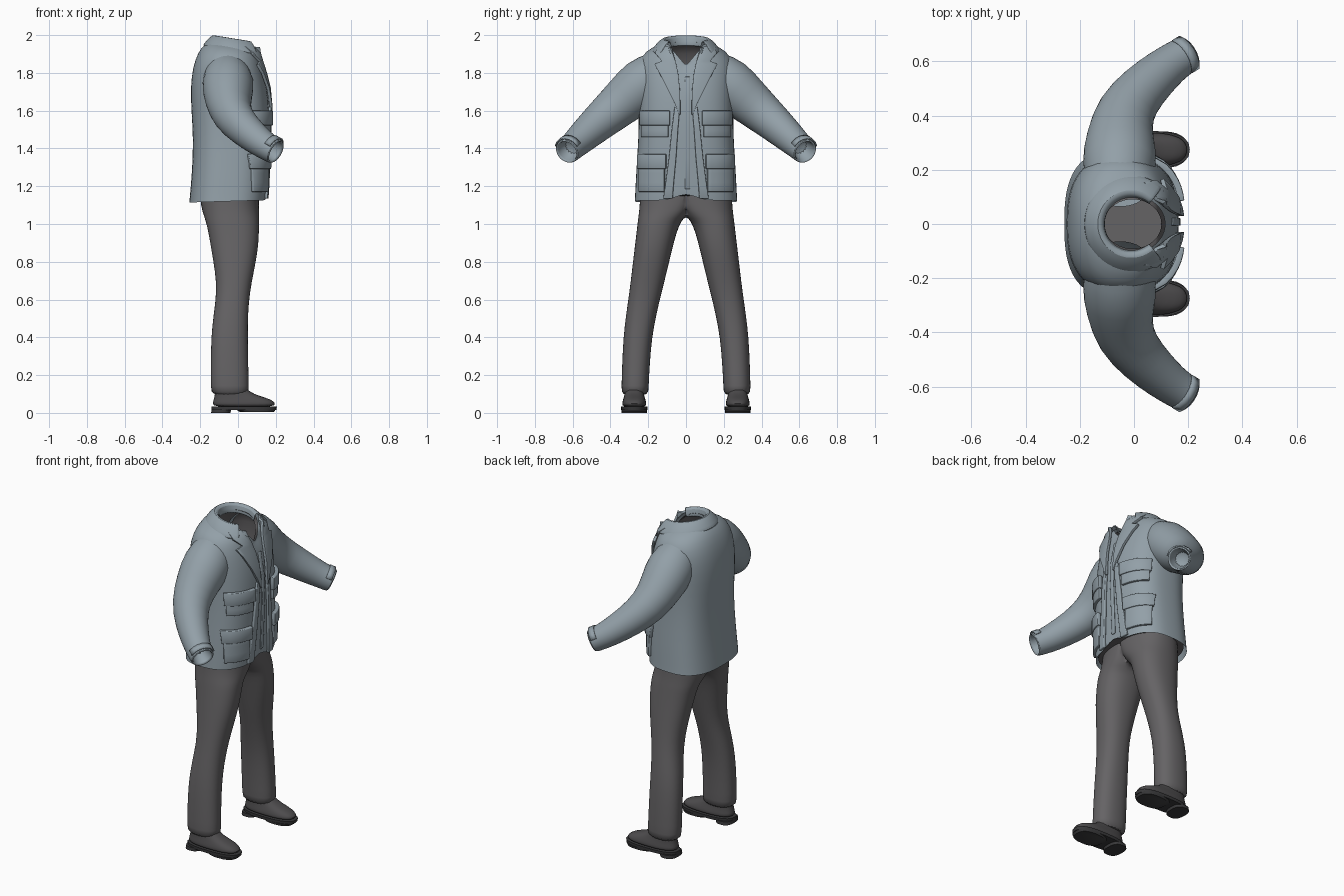
import bpy, bmesh, math
from mathutils import Vector
from mathutils.bvhtree import BVHTree

if "Cube" in bpy.data.objects:
    bpy.data.objects.remove(bpy.data.objects["Cube"])


def material(name, rgb):
    m = bpy.data.materials.new(name)
    m.use_nodes = True
    m.diffuse_color = (*rgb, 1)
    m.node_tree.nodes["Principled BSDF"].inputs["Base Color"].default_value = (*rgb, 1)
    return m


BLUE = material("jacket blue grey", (0.29, 0.35, 0.39))
GREY = material("trouser grey", (0.13, 0.125, 0.13))
DARK = material("shoe grey", (0.075, 0.072, 0.075))
SOLE = material("sole black", (0.04, 0.04, 0.042))


def finish(bm, name, mat, mirror=True, subsurf=0, thick=0, bevel=0, angle=50):
    mesh = bpy.data.meshes.new(name)
    bm.to_mesh(mesh)
    ob = bpy.data.objects.new(name, mesh)
    bpy.context.collection.objects.link(ob)
    mesh.materials.append(mat)
    if thick:
        mod = ob.modifiers.new("thickness", 'SOLIDIFY')
        mod.thickness, mod.offset = thick, 0
    if bevel:
        mod = ob.modifiers.new("soft edge", 'BEVEL')
        mod.width, mod.segments = bevel, 2
    if mirror:
        mod = ob.modifiers.new("mirror", 'MIRROR')
        mod.use_axis = (False, True, False)
    if subsurf:
        ob.modifiers.new("smooth", 'SUBSURF').levels = subsurf
        ob.modifiers["smooth"].render_levels = subsurf
    bpy.ops.object.select_all(action='DESELECT')
    bpy.context.view_layer.objects.active = ob
    ob.select_set(True)
    bpy.ops.object.shade_smooth_by_angle(angle=math.radians(angle))
    return ob


def grid(rows, closed):
    """Join rows of points with quads."""
    bm = bmesh.new()
    vs = [[bm.verts.new(p) for p in row] for row in rows]
    n = len(rows[0])
    for a, b in zip(vs, vs[1:]):
        for i in range(n if closed else n - 1):
            j = (i + 1) % n
            bm.faces.new((a[i], a[j], b[j], b[i]))
    return bm, vs


def loft(rows, cap_start=False, cap_end=False):
    bm, vs = grid(rows, True)
    if cap_start:
        bm.faces.new(vs[0])
    if cap_end:
        bm.faces.new(vs[-1])
    bmesh.ops.recalc_face_normals(bm, faces=bm.faces)
    return bm


def ring(z, xb, xf, y0, y1, power=2.3, tilt=0, dip=0, n=24):
    """Rounded horizontal section; tilt leans it, dip notches the front centre."""
    pts = []
    for i in range(n):
        a = 2 * math.pi * i / n
        c, s = math.cos(a), math.sin(a)
        c = math.copysign(abs(c) ** (2 / power), c)
        s = math.copysign(abs(s) ** (2 / power), s)
        y = (y0 + y1) / 2 + s * (y1 - y0) / 2
        notch = dip * max(0, 1 - abs(y) / 0.09) if c > 0 else 0
        pts.append(Vector(((xb + xf) / 2 + c * (xf - xb) / 2, y,
                           z - tilt * c * (xf - xb) / 2 - notch)))
    return pts


# Jacket body: height, back, front, half width, squareness, tilt, front dip
BODY = [(1.12, -.258, .15, .272, 2.7, -.03, -.04), (1.15, -.255, .153, .27, 2.7, 0, -.03),
        (1.28, -.243, .157, .264, 2.7, 0, 0), (1.45, -.237, .165, .252, 2.7, 0, 0),
        (1.6, -.247, .166, .25, 2.6, 0, 0), (1.72, -.252, .155, .255, 2.5, 0, 0),
        (1.82, -.24, .135, .255, 2.4, 0.05, .02), (1.89, -.212, .12, .24, 2.2, .12, .05),
        (1.935, -.175, .115, .18, 2.1, .15, .085), (1.957, -.125, .115, .105, 2, .15, .1)]


def body_rows(inset=0):
    return [ring(z - inset / 2, b + inset, f - inset, inset - w, w - inset, p, t, d, 40)
            for z, b, f, w, p, t, d in BODY]


body = loft(body_rows())
front = BVHTree.FromBMesh(body)
finish(body, "jacket_body", BLUE, mirror=False, subsurf=1)
finish(loft(body_rows(0.014)[1:], cap_start=True), "jacket_lining", GREY, mirror=False)


def on_chest(y, z, lift):
    hit = front.ray_cast(Vector((1, y, z)), Vector((-1, 0, 0)))[0]
    if hit is None or hit.x < -0.05:
        hit = front.find_nearest(Vector((0.12, y, z)))[0]
    return Vector((hit.x + lift, y, z))


def plate(name, rows, lift, thick, mirror=True, cols=7):
    """Cloth layer on the chest; each row is height, inner y, outer y."""
    pts = [[on_chest(a + (b - a) * i / (cols - 1), z, lift) for i in range(cols)]
           for z, a, b in rows]
    finish(grid(pts, False)[0], name, BLUE, mirror, thick=thick, bevel=0.004, angle=40)


# Front opening
plate("lapels", [(1.58, .03, .036), (1.64, .03, .06), (1.72, .033, .1), (1.8, .042, .14),
                 (1.845, .052, .165), (1.86, .056, .125), (1.9, .068, .16), (1.935, .08, .15)],
      0.012, 0.016)
plate("front_edges", [(1.135, .07, .12), (1.2, .066, .11), (1.35, .052, .09),
                      (1.5, .042, .075), (1.62, .032, .06)], 0.006, 0.016)
plate("placket", [(z, -.006, .022) for z in (1.185, 1.35, 1.5, 1.65, 1.78)], 0.003, 0.008, False, 3)

# Four flap pockets
for label, top, y0, y1, drop in (("chest", 1.6, .085, .237, .14), ("hip", 1.37, .105, .25, .2)):
    mid = top - 0.06
    plate(label + "_pockets", [(top - drop + drop * i / 4, y0 + .008, y1 - .006)
                               for i in range(4)], 0.006, 0.022)
    plate(label + "_flaps", [(mid - .018, y0, y1), (mid + .02, y0, y1), (top, y0, y1)],
          0.014, 0.024)

# Folded collar, open at the front
collar = []
for rx, ry, z in ((.1, .098, 1.925), (.106, .106, 1.975), (.122, .122, 1.982),
                  (.15, .155, 1.95), (.175, .182, 1.915)):
    row = []
    for i in range(25):
        a = math.radians(48 + 264 * i / 24)
        x = -0.01 + rx * math.cos(a)
        row.append(Vector((x, ry * math.sin(a), z - 0.16 * (x + 0.01))))
    collar.append(row)
finish(grid(collar, False)[0], "collar", BLUE, False, subsurf=1, thick=0.008)

# Sleeves bend forward and end in hollow cuffs
ARM = [(-.06, .13, 1.82, .11), (-.052, .22, 1.75, .146), (-.053, .32, 1.66, .128),
       (-.035, .42, 1.575, .11), (.035, .505, 1.5, .094), (.115, .575, 1.435, .08),
       (.16, .607, 1.405, .073), (.205, .634, 1.38, .07)]
sleeve = []
for i, (x, y, z, r) in enumerate(ARM):
    a, b = ARM[max(i - 1, 0)], ARM[min(i + 1, len(ARM) - 1)]
    t = (Vector(b[:3]) - Vector(a[:3])).normalized()
    u = t.cross(Vector((0, 0, 1))).normalized()
    v = u.cross(t)
    turn = [math.tau * k / 16 for k in range(16)]
    sleeve.append([Vector((x, y, z)) + r * (math.cos(k) * u + math.sin(k) * v) for k in turn])
tip = Vector(ARM[-1][:3])
for scale, back in ((0.8, 0), (0.72, 0.09)):
    sleeve.append([tip + (p - tip) * scale - t * back for p in sleeve[len(ARM) - 1]])
finish(loft(sleeve, cap_end=True), "sleeves", BLUE, subsurf=1)

# Cuff straps
strap = [[tip + (sleeve[7][k % 16] - tip) * 1.05 - t * d for k in range(1, 8)]
         for d in (0.015, 0.05)]
finish(grid(strap, False)[0], "cuff_straps", BLUE, thick=0.008)

# Trousers: each leg meets its mirror at the crotch
LEG = [(.09, -.14, .058, .198, .342), (.13, -.145, .058, .198, .342), (.25, -.145, .055, .192, .339),
       (.4, -.143, .052, .18, .332), (.52, -.13, .053, .157, .318), (.64, -.113, .063, .128, .3),
       (.75, -.122, .085, .1, .287), (.87, -.143, .108, .072, .273), (.96, -.158, .112, .048, .262),
       (1.015, -.172, .112, .025, .256), (1.045, -.182, .112, -.03, .252),
       (1.1, -.2, .112, -.12, .246), (1.2, -.205, .112, -.2, .243)]
rows = [ring(*spec) for spec in LEG]
for row in rows:
    for p in row:
        p.y = max(p.y, 0)
legs = loft(rows, cap_start=True)
inner = [f for f in legs.faces if all(v.co.y < 1e-5 for v in f.verts)]
bmesh.ops.delete(legs, geom=inner, context='FACES')
finish(legs, "trousers", GREY, subsurf=1)


# Shoes
def shoe_part(name, mat, specs, subsurf=0):
    finish(loft([ring(z, b, f, .274 - w, .274 + w, 2.6) for z, b, f, w in specs], True, True),
           name, mat, subsurf=subsurf)


shoe_part("shoe_uppers", DARK, [(.03, -.133, .197, .064), (.05, -.135, .2, .065),
                                (.07, -.13, .18, .06), (.088, -.125, .12, .054),
                                (.11, -.122, .06, .05), (.14, -.118, .045, .045)], 1)
shoe_part("shoe_welts", SOLE, [(.016, -.14, .203, .069), (.034, -.141, .206, .07)])
shoe_part("shoe_heels", SOLE, [(0, -.142, -.04, .068), (.02, -.14, -.035, .066)])
shoe_part("shoe_treads", SOLE, [(.004, .01, .19, .066), (.018, -.01, .2, .068)])
